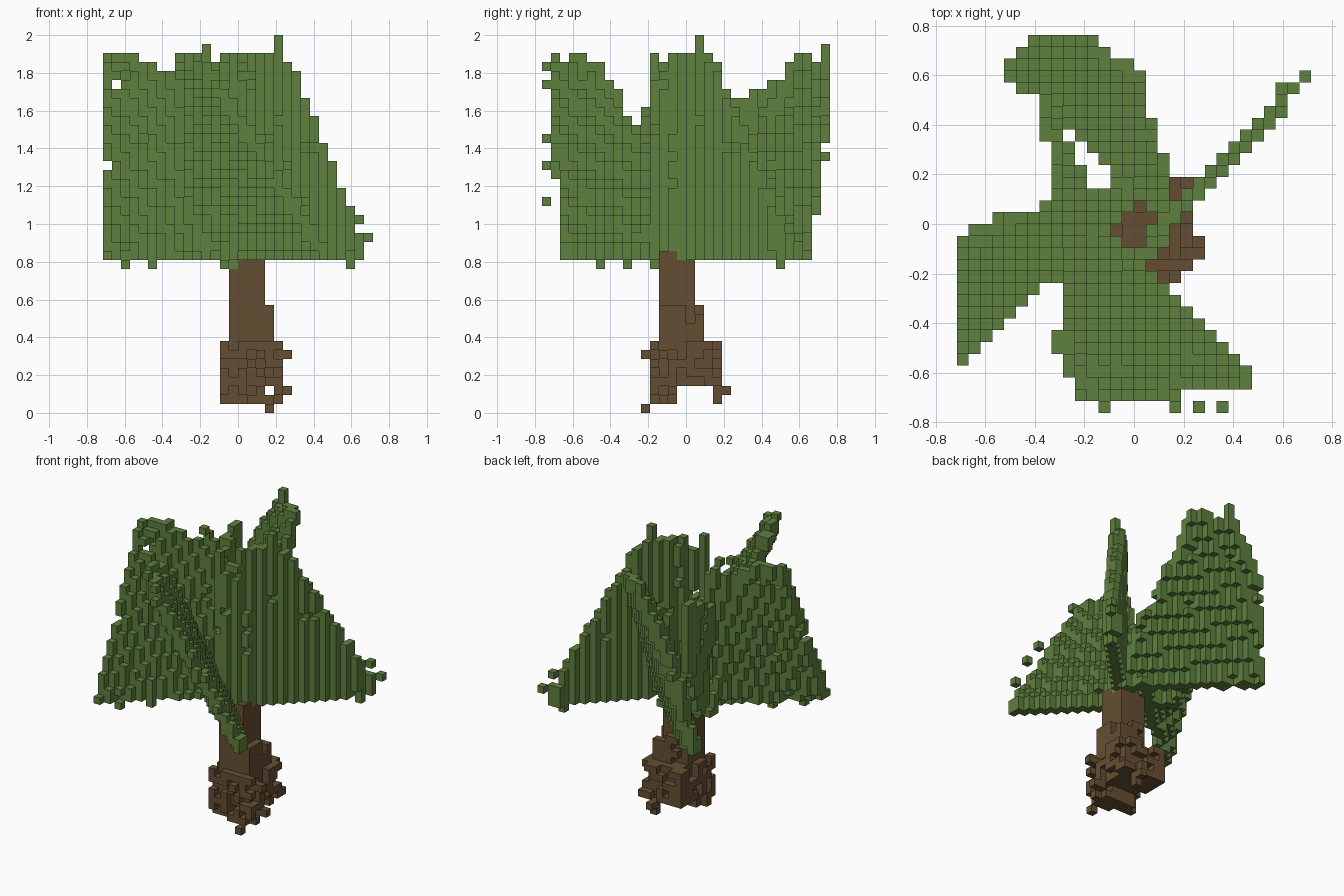
import bpy, bmesh, random
from math import floor
from mathutils import Vector

random.seed(7)
V = 2 / 42  # block size

cube = bpy.data.objects.get("Cube")
if cube:
    bpy.data.objects.remove(cube, do_unlink=True)


def material(name, rgb):
    m = bpy.data.materials.new(name)
    m.use_nodes = True
    m.diffuse_color = (*rgb, 1)
    m.node_tree.nodes["Principled BSDF"].inputs["Base Color"].default_value = (*rgb, 1)
    return m


def cell(p):
    return tuple(floor(c / V) for c in p)


def card(a, b, c, d, ragged=0.15, holes=0.03):
    """Blocks along a leaning sheet: bottom edge a-b, top edge d-c (outer a-d)."""
    a, b, c, d = (Vector(p) for p in (a, b, c, d))
    out, n, m = set(), 120, 120
    strips = max(2, int((b - a).length / V))
    limits = [1 - ragged * random.random() ** 1.5 for _ in range(strips + 1)]
    starts = [random.choice((0, 0, 0, 0.04)) for _ in range(strips + 1)]
    gaps = {}
    for i in range(n + 1):
        u = i / n
        s = int(u * strips)
        for j in range(m + 1):
            v = j / m
            if not starts[s] <= v <= limits[s]:
                continue
            k = cell(a.lerp(b, u).lerp(d.lerp(c, u), v))
            if k not in gaps:
                gaps[k] = random.random() < holes * (0.3 + 2 * v * v)
            if not gaps[k]:
                out.add(k)
    return out


def box(lo, hi, drop=0.0):
    """Solid block of cells, with some left out at random."""
    l, h = cell(Vector(lo) + Vector((V, V, V)) / 2), cell(Vector(hi) + Vector((V, V, V)) / 2)
    return {(x, y, z) for x in range(l[0], h[0]) for y in range(l[1], h[1])
            for z in range(l[2], h[2]) if random.random() >= drop}


def build(name, cells, mat):
    """Mesh the outer faces of a set of cells."""
    bm = bmesh.new()
    for c in cells:
        for axis in range(3):
            for side in (0, 1):
                near = list(c)
                near[axis] += 1 if side else -1
                if tuple(near) in cells:
                    continue
                p, q = (axis + 1) % 3, (axis + 2) % 3
                ring = [(0, 0), (1, 0), (1, 1), (0, 1)]
                verts = []
                for s, t in (ring if side else ring[::-1]):
                    o = Vector(c)
                    o[axis] += side
                    o[p] += s
                    o[q] += t
                    verts.append(bm.verts.new(o * V))
                bm.faces.new(verts)
    bmesh.ops.remove_doubles(bm, verts=bm.verts, dist=V / 100)
    mesh = bpy.data.meshes.new(name)
    bm.to_mesh(mesh)
    bm.free()
    mesh.materials.append(mat)
    ob = bpy.data.objects.new(name, mesh)
    bpy.context.collection.objects.link(ob)


leaf = material("leaf green", (0.112, 0.216, 0.048))
bark = material("bark brown", (0.13, 0.076, 0.032))

Z, T = 0.83, 1.88  # canopy bottom and top

# Upright back-left sheet with a sloping outer edge
back_left = card((0.66, 0.57, Z), (-0.04, -0.2, Z), (0.0, -0.15, T), (0.23, 0.1, 1.92))
back_left |= {cell(p) for p in ((0.69, 0.6, 0.93), (0.21, 0.07, 1.98), (0.64, 0.55, 1.02))}
build("back_left_leaves", back_left, leaf)

# Front sheet leaning outward
front = card((0.46, -0.62, Z), (-0.25, 0.11, Z), (-0.29, -0.5, T), (-0.2, -0.73, T))
front |= {cell((x, -0.74, z)) for x, z in ((-0.12, 1.83), (0.16, 1.45), (0.36, 1.12), (0.26, 1.3))}
build("front_leaves", front, leaf)

# Back sheet leaning outward the other way
back = card((-0.5, 0.63, Z), (0.16, 0.0, Z), (0.0, 0.6, T), (-0.2, 0.75, T))
back |= card((-0.5, 0.63, Z), (-0.42, 0.56, Z), (-0.22, 0.74, 1.86), (-0.4, 0.74, 1.5))
back.add(cell((-0.17, 0.74, 1.93)))
build("back_leaves", back, leaf)

# Right sheet, widest at its outer edge, and its small inner spray
right = card((-0.7, -0.53, Z), (0.06, 0.16, Z), (-0.32, 0.1, T), (-0.7, -0.07, T), 0.2, 0.05)
right.add(cell((-0.69, -0.07, 1.83)))
build("right_leaves", right, leaf)
build("inner_spray", card((-0.35, 0.48, 1.3), (-0.22, 0.16, Z),
                          (-0.31, 0.16, 1.6), (-0.35, 0.48, 1.75)), leaf)

# Leaf blocks hanging below the canopy
under = box((-0.095, -0.19, 0.762), (0, -0.048, 0.857), 0.2)
under |= {cell(p) for p in ((-0.6, -0.45, 0.79), (-0.45, -0.3, 0.79), (0.6, 0.5, 0.79))}
build("hanging_leaves", under, leaf)

# Trunk: narrow stem, thicker lower stem, ragged root clump
trunk = box((-0.048, -0.143, 0.333), (0.143, 0.048, 0.857))
trunk |= box((0.0, -0.143, 0.333), (0.19, 0.095, 0.571), 0.15)
trunk |= box((-0.048, -0.143, 0.143), (0.19, 0.143, 0.381), 0.05)
trunk |= box((-0.095, -0.19, 0.143), (0.238, 0.19, 0.381), 0.45)
trunk |= box((-0.095, -0.19, 0.048), (0.143, -0.048, 0.19), 0.25)
trunk |= box((0.048, -0.19, 0.048), (0.238, -0.048, 0.19), 0.4)
strays = ((0.16, -0.22, 0.02), (0.16, -0.17, 0.07), (0.27, -0.12, 0.31), (0.22, -0.12, 0.31),
          (0.27, -0.07, 0.12), (0.12, 0.21, 0.12), (0.12, 0.16, 0.12), (-0.07, 0.17, 0.26),
          (0.21, 0.12, 0.2), (0.1, -0.22, 0.31), (0.12, 0.16, 0.07))
trunk |= {cell(p) for p in strays}
build("trunk", trunk, bark)
